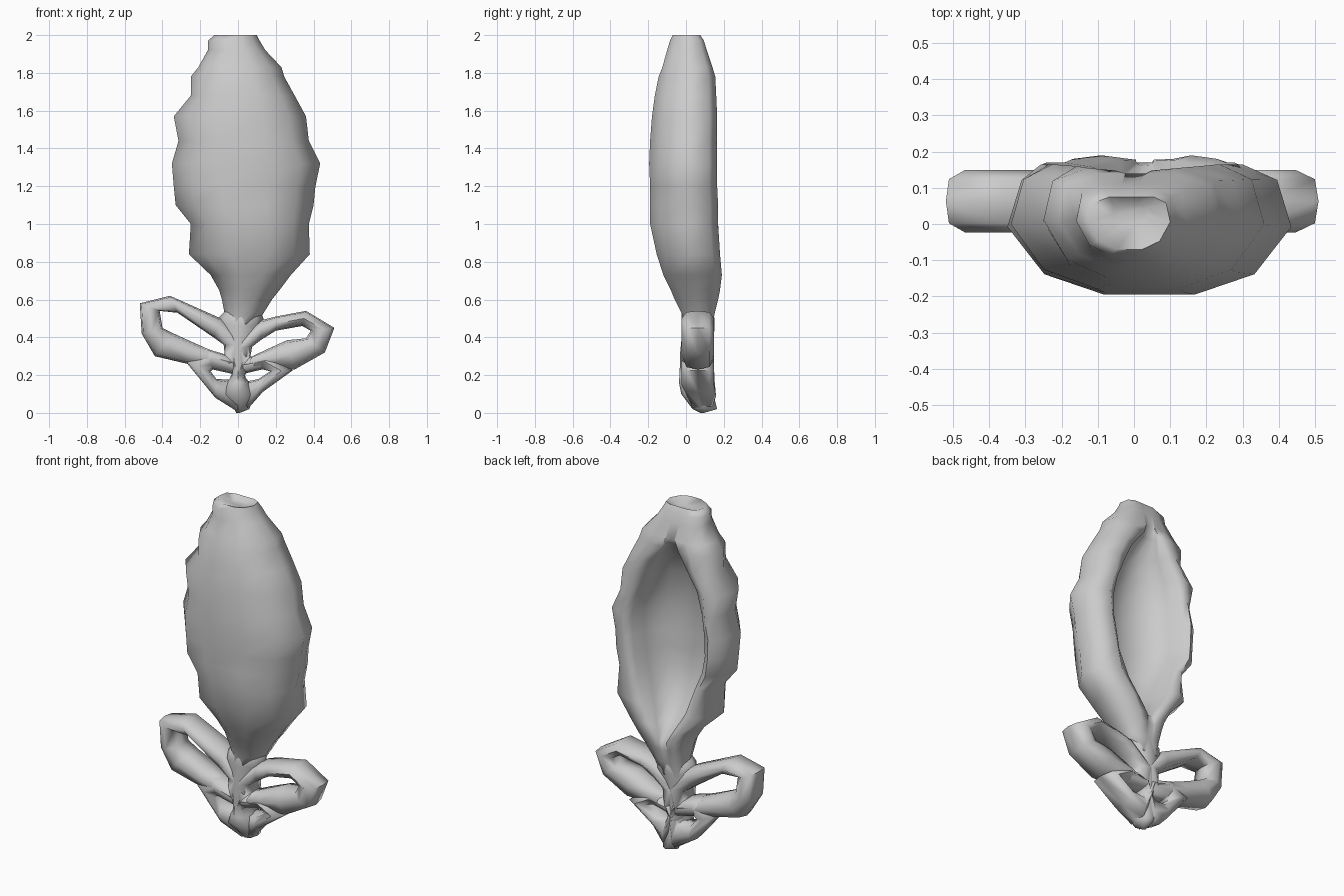
import bpy, bmesh, math


def loft(name, rings, closed=False):
    """Skin a list of equal-length rings; cap both ends unless closed."""
    bm = bmesh.new()
    vr = [[bm.verts.new(p) for p in r] for r in rings]
    n = len(vr[0])
    for i in range(len(vr) if closed else len(vr) - 1):
        a, b = vr[i], vr[(i + 1) % len(vr)]
        for j in range(n):
            k = (j + 1) % n
            bm.faces.new((a[j], a[k], b[k], b[j]))
    if not closed:
        bm.faces.new(vr[0])
        bm.faces.new(vr[-1])
    bmesh.ops.recalc_face_normals(bm, faces=bm.faces)
    me = bpy.data.meshes.new(name)
    bm.to_mesh(me)
    bm.free()
    ob = bpy.data.objects.new(name, me)
    bpy.context.collection.objects.link(ob)
    bpy.ops.object.select_all(action='DESELECT')
    ob.select_set(True)
    bpy.context.view_layer.objects.active = ob
    bpy.ops.object.shade_smooth_by_angle(angle=math.radians(75))
    return ob


def pod_ring(z, xl, xr, front, back, mouth, depth):
    """C-shaped section: rounded outside, hollow cut in from the back."""
    c, h = (xl + xr) / 2, (xr - xl) / 2
    oc = c * 0.5
    mid = front + (back - front) * 0.52
    lip = (mouth + h * 0.82) / 2
    half = [(c, h * 0.32, front), (c, h * 0.74, front + (mid - front) * 0.3),
            (c, h, mid), (c, h * 0.9, mid + (back - mid) * 0.75),
            (oc, lip, back), (oc, mouth, back - 0.12 * depth),
            (oc, mouth * 0.93, back - 0.5 * depth),
            (oc, mouth * 0.6, back - 0.88 * depth)]
    right = [(o + x, y, z) for o, x, y in half]
    left = [(o - x, y, z) for o, x, y in reversed(half)]
    return right + [(oc, back - depth, z)] + left


# Hollow leaf-shaped body: z, left, right, front, back, mouth half width, depth
sections = [
    (0.44, -0.07, 0.08, -0.01, 0.14, 0.02, 0),
    (0.52, -0.07, 0.13, -0.02, 0.15, 0.02, 0),
    (0.60, -0.085, 0.18, -0.06, 0.17, 0.025, 0),
    (0.65, -0.10, 0.22, -0.08, 0.18, 0.025, 0.02),
    (0.73, -0.145, 0.28, -0.12, 0.19, 0.075, 0.12),
    (0.84, -0.26, 0.38, -0.155, 0.18, 0.135, 0.20),
    (1.00, -0.25, 0.375, -0.19, 0.17, 0.19, 0.24),
    (1.10, -0.33, 0.40, -0.19, 0.17, 0.22, 0.24),
    (1.20, -0.34, 0.41, -0.19, 0.165, 0.235, 0.24),
    (1.32, -0.35, 0.435, -0.195, 0.165, 0.235, 0.24),
    (1.44, -0.315, 0.375, -0.19, 0.165, 0.215, 0.23),
    (1.57, -0.34, 0.36, -0.18, 0.165, 0.175, 0.20),
    (1.68, -0.25, 0.30, -0.165, 0.16, 0.115, 0.15),
    (1.78, -0.25, 0.245, -0.145, 0.155, 0.05, 0.06),
    (1.83, -0.21, 0.23, -0.125, 0.14, 0.03, 0),
    (1.92, -0.16, 0.145, -0.10, 0.11, 0.03, 0),
    (1.97, -0.16, 0.115, -0.085, 0.095, 0.03, 0),
    (2.00, -0.125, 0.10, -0.07, 0.075, 0.03, 0),
    (1.975, -0.06, 0.04, 0.0, 0.05, 0.01, 0),
]
loft("hollow_body", [pod_ring(*s) for s in sections])


def band(name, pairs, yc=0.063, depth=0.086):
    """Closed rounded band between matching outer and inner outline points."""
    rings = []
    for ox, oz, ix, iz in pairs:
        low = max(0, 0.14 - (oz + iz) / 2)
        ring = []
        for k in range(8):
            a = math.tau * k / 8
            t = 0.5 + 0.5 * math.cos(a)
            if k % 2:  # fuller corners
                t = 0.5 + 0.42 * math.copysign(1, math.cos(a))
            ring.append((ix + (ox - ix) * t, yc + low * 0.5 + (depth - low * 0.3) * math.sin(a),
                         iz + (oz - iz) * t))
        rings.append(ring)
    loft(name, rings, closed=True)


# Upper bow loops
band("left_upper_loop", [
    (-0.09, 0.50, -0.13, 0.40), (-0.36, 0.62, -0.32, 0.53), (-0.52, 0.58, -0.415, 0.54),
    (-0.51, 0.42, -0.40, 0.45), (-0.44, 0.30, -0.34, 0.42), (-0.27, 0.26, -0.22, 0.365),
    (0.0, 0.20, -0.07, 0.30), (0.05, 0.36, -0.075, 0.36)])
band("right_upper_loop", [
    (0.12, 0.49, 0.12, 0.385), (0.20, 0.51, 0.20, 0.435), (0.36, 0.54, 0.34, 0.46),
    (0.51, 0.45, 0.385, 0.435), (0.46, 0.32, 0.36, 0.395), (0.30, 0.23, 0.26, 0.385),
    (0.15, 0.235, 0.15, 0.335), (0.0, 0.20, 0.065, 0.295), (-0.05, 0.35, 0.075, 0.35)])

# Lower small loops meeting in the pointed base
band("left_lower_loop", [
    (-0.28, 0.275, -0.145, 0.22), (-0.12, 0.08, -0.115, 0.18), (0.0, 0.005, -0.04, 0.175),
    (0.04, 0.19, -0.03, 0.20), (0.0, 0.29, -0.045, 0.24), (-0.17, 0.34, -0.11, 0.25)])
band("right_lower_loop", [
    (0.29, 0.225, 0.17, 0.22), (0.13, 0.11, 0.11, 0.18), (0.05, 0.018, 0.04, 0.165),
    (-0.04, 0.19, 0.035, 0.195), (0.0, 0.29, 0.05, 0.22), (0.17, 0.31, 0.11, 0.235)])


def stem_ring(z, x, w, y, d):
    return [(x + w * math.cos(math.tau * k / 8), y + d * math.sin(math.tau * k / 8), z)
            for k in range(8)]


# Central stem from the pointed base to the body: z, x centre, half width, y centre, half depth
loft("stem", [stem_ring(*s) for s in [
    (0.0, 0.0, 0.01, 0.085, 0.01), (0.02, 0.02, 0.04, 0.10, 0.065),
    (0.10, 0.0, 0.09, 0.06, 0.085), (0.16, 0.0, 0.06, 0.055, 0.092),
    (0.20, 0.0, 0.032, 0.055, 0.09), (0.24, 0.0, 0.045, 0.055, 0.088),
    (0.30, 0.0, 0.065, 0.055, 0.088), (0.38, 0.0, 0.08, 0.06, 0.085),
    (0.46, 0.01, 0.12, 0.065, 0.087), (0.50, 0.015, 0.12, 0.065, 0.086),
    (0.56, 0.03, 0.08, 0.065, 0.07)]])
